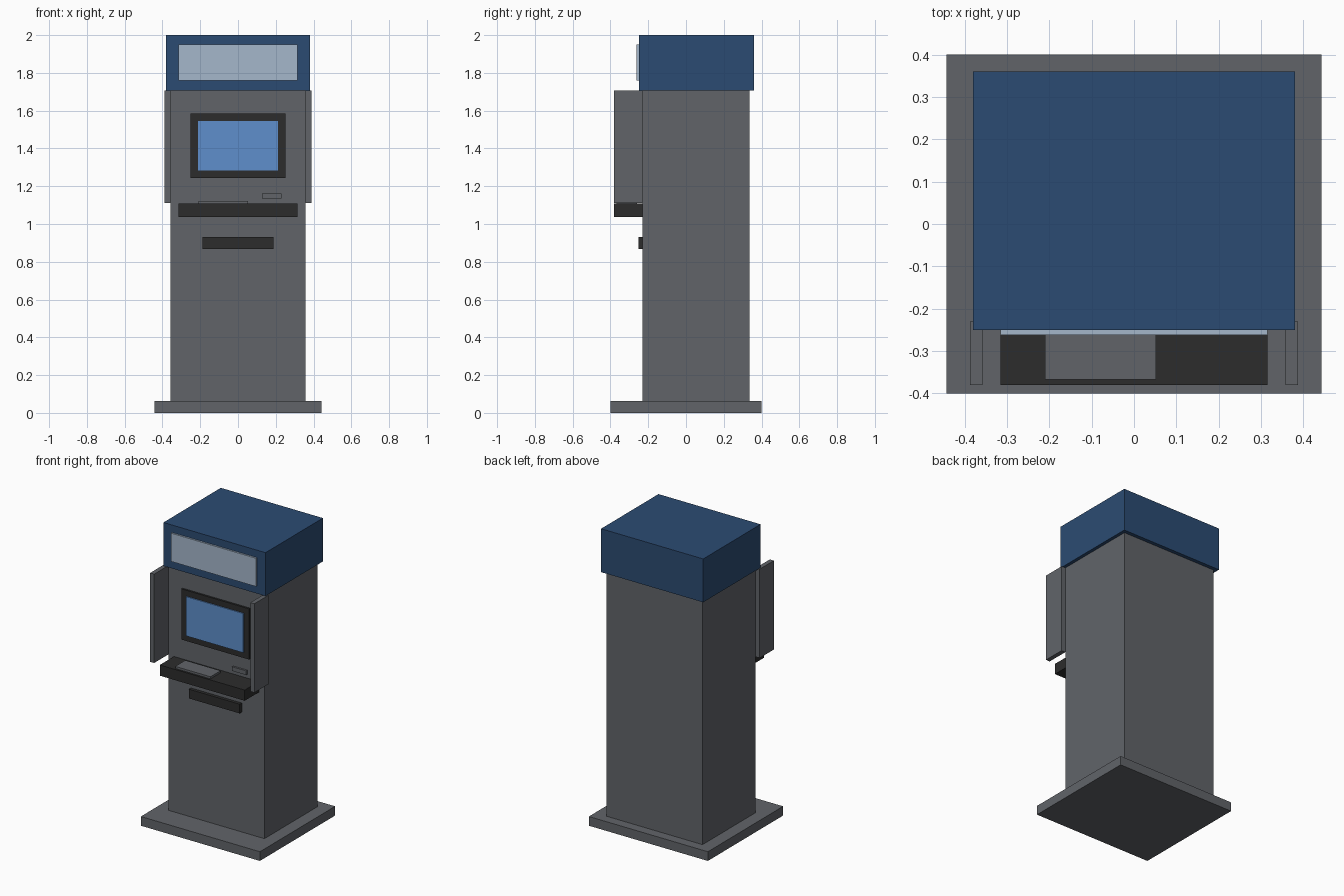
import bpy

# Remove the default cube
if "Cube" in bpy.data.objects:
    bpy.data.objects.remove(bpy.data.objects["Cube"], do_unlink=True)


def linear(c):
    c /= 255
    return c / 12.92 if c <= 0.04045 else ((c + 0.055) / 1.055) ** 2.4


def material(name, *rgb):
    mat = bpy.data.materials.new(name)
    mat.use_nodes = True
    color = [linear(c) for c in rgb] + [1]
    mat.diffuse_color = color
    mat.node_tree.nodes["Principled BSDF"].inputs["Base Color"].default_value = color
    return mat


grey = material("grey metal", 97, 100, 105)
dark = material("dark plastic", 44, 44, 44)
navy = material("navy blue", 43, 75, 114)
pale = material("pale panel", 165, 183, 203)
blue = material("screen blue", 94, 143, 204)


def box(name, mat, x, y, z):
    """Box spanning the given (low, high) range on each axis."""
    spans = (x, y, z)
    bpy.ops.mesh.primitive_cube_add(size=1, location=[(a + b) / 2 for a, b in spans])
    obj = bpy.context.object
    obj.name = name
    obj.scale = [b - a for a, b in spans]
    bpy.ops.object.transform_apply(location=False, rotation=False, scale=True)
    obj.data.materials.append(mat)
    return obj


FRONT = -0.23  # front face of the cabinet

# Base, cabinet and header
box("base_plate", grey, (-0.443, 0.443), (-0.4, 0.4), (0, 0.062))
box("cabinet", grey, (-0.358, 0.358), (FRONT, 0.335), (0.062, 1.708))
box("header", navy, (-0.38, 0.38), (-0.25, 0.36), (1.708, 2))
box("header_panel", pale, (-0.316, 0.316), (-0.262, -0.25), (1.76, 1.95))

# Privacy wings on both sides
for side, inner, outer in (("left", 0.358, 0.388), ("right", -0.388, -0.358)):
    box(side + "_privacy_wing", grey, (inner, outer), (-0.38, FRONT), (1.11, 1.708))

# Screen and its frame
box("screen_frame", dark, (-0.252, 0.252), (-0.243, FRONT), (1.244, 1.585))
box("screen", blue, (-0.213, 0.213), (-0.25, -0.243), (1.282, 1.546))

# Shelf, keypad, card slot and cash tray
box("shelf", dark, (-0.316, 0.316), (-0.38, FRONT), (1.036, 1.108))
box("keypad", grey, (-0.21, 0.052), (-0.367, -0.26), (1.108, 1.122))
box("card_slot", grey, (0.126, 0.23), (-0.243, FRONT), (1.134, 1.162))
box("cash_tray", dark, (-0.189, 0.189), (-0.252, FRONT), (0.868, 0.93))
